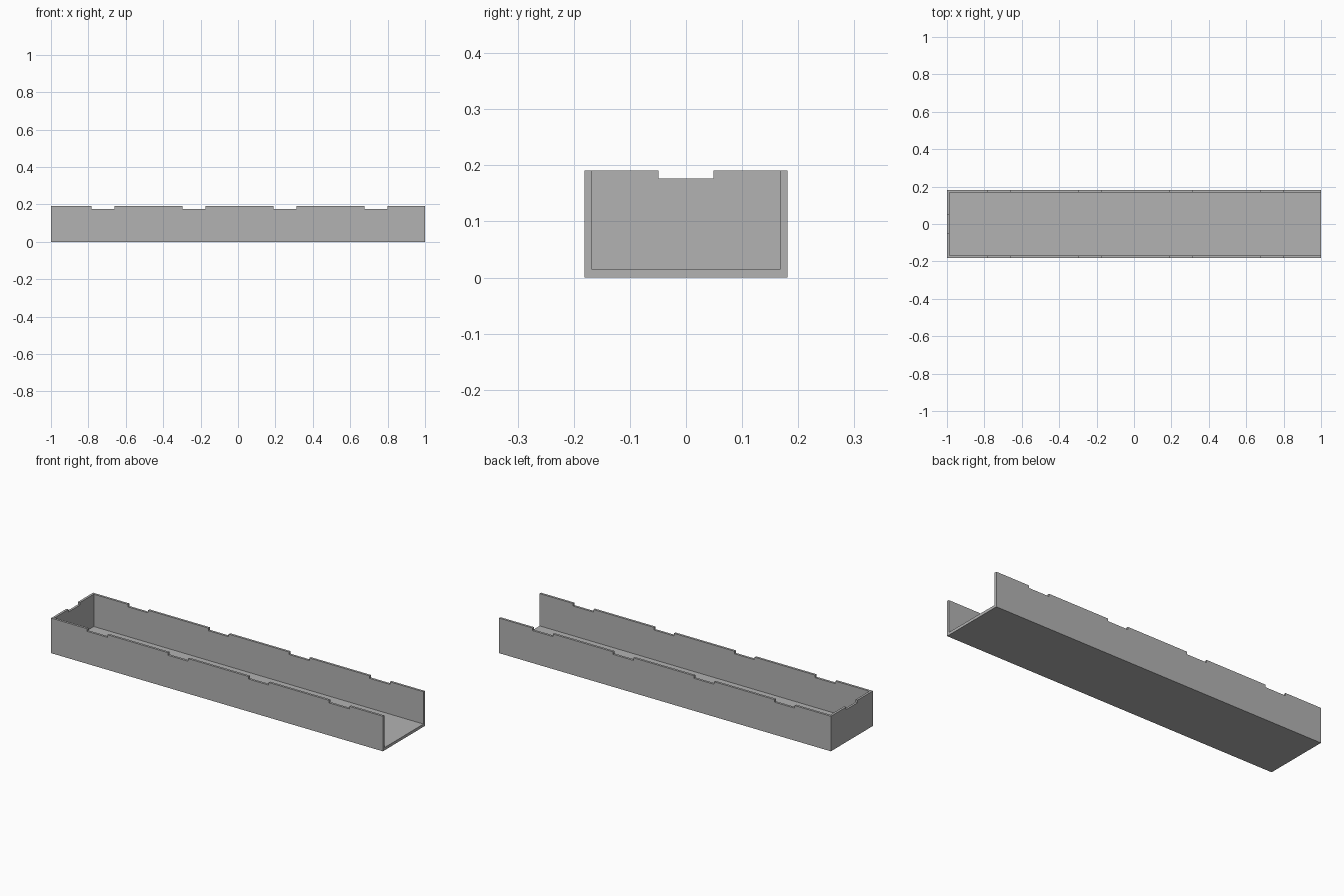
import bpy

cube = bpy.data.objects.get("Cube")
if cube:
    bpy.data.objects.remove(cube, do_unlink=True)

WIDTH, HEIGHT = 0.362, 0.191
WALL, FLOOR = 0.0125, 0.015
NOTCH_DEPTH = 0.014

grey = bpy.data.materials.new("plain grey")
grey.use_nodes = True
colour = (0.45, 0.45, 0.45, 1)
grey.diffuse_color = colour
grey.node_tree.nodes["Principled BSDF"].inputs["Base Color"].default_value = colour


def box(name, low, high):
    """Axis-aligned box between two corners."""
    bpy.ops.mesh.primitive_cube_add(size=1)
    obj = bpy.context.object
    obj.name = name
    obj.location = [(a + b) / 2 for a, b in zip(low, high)]
    obj.scale = [b - a for a, b in zip(low, high)]
    bpy.ops.object.transform_apply(location=True, rotation=False, scale=True)
    obj.data.materials.append(grey)
    return obj


def cut(target, cutter):
    """Subtract the cutter, then discard it."""
    cutter.hide_render = True
    mod = target.modifiers.new("cut", "BOOLEAN")
    mod.operation = "DIFFERENCE"
    mod.solver = "EXACT"
    mod.object = cutter
    bpy.context.view_layer.objects.active = target
    bpy.ops.object.modifier_apply(modifier=mod.name)
    bpy.data.objects.remove(cutter, do_unlink=True)


# Trough body: floor, two long walls, one closed end, the other end open
half = WIDTH / 2
tray = box("open_ended_tray", (-1, -half, 0), (1, half, HEIGHT))
cut(tray, box("cavity", (-1 + WALL, -half + WALL, FLOOR), (1.1, half - WALL, HEIGHT + 0.1)))

# Shallow notches in the rims of both long walls
notch_z = HEIGHT - NOTCH_DEPTH
for i in range(4):
    x = -0.721 + i * 0.486
    cut(tray, box("side_notch", (x - 0.061, -half - 0.1, notch_z),
                  (x + 0.061, half + 0.1, HEIGHT + 0.1)))

# Notch in the rim of the closed end
cut(tray, box("end_notch", (-1.1, -0.049, notch_z), (-0.95, 0.049, HEIGHT + 0.1)))
